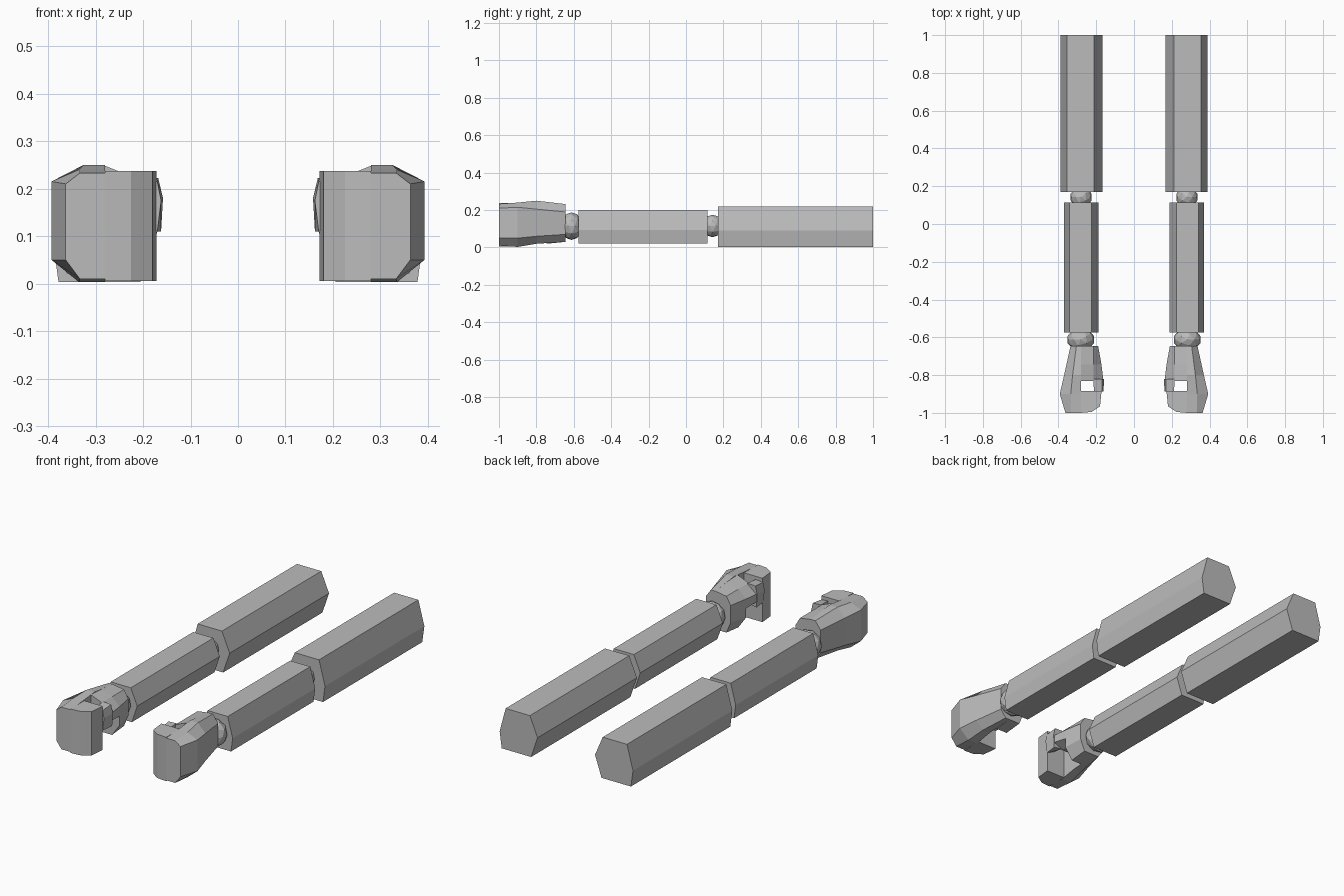
import bpy, bmesh
from mathutils import Matrix

if "Cube" in bpy.data.objects:
    bpy.data.objects.remove(bpy.data.objects["Cube"])

grey = bpy.data.materials.new("plain_grey")
grey.diffuse_color = (0.5, 0.5, 0.5, 1)
grey.use_nodes = True
grey.node_tree.nodes["Principled BSDF"].inputs["Base Color"].default_value = grey.diffuse_color


def finish(bm, name):
    """Turn a bmesh into a flat-shaded object mirrored to the other arm."""
    bmesh.ops.recalc_face_normals(bm, faces=bm.faces)
    mesh = bpy.data.meshes.new(name)
    bm.to_mesh(mesh)
    bm.free()
    mesh.materials.append(grey)
    ob = bpy.data.objects.new(name, mesh)
    bpy.context.collection.objects.link(ob)
    ob.modifiers.new("other_arm", 'MIRROR').use_mirror_merge = False
    return ob


def loft(name, rings):
    """Skin closed rings of equal point count and cap both ends."""
    bm = bmesh.new()
    loops = [[bm.verts.new(p) for p in ring] for ring in rings]
    n = len(loops[0])
    for a, b in zip(loops, loops[1:]):
        for i in range(n):
            j = (i + 1) % n
            bm.faces.new((a[i], a[j], b[j], b[i]))
    bm.faces.new(loops[0])
    bm.faces.new(loops[-1])
    return finish(bm, name)


def ball(name, centre, scale):
    bm = bmesh.new()
    bmesh.ops.create_icosphere(bm, subdivisions=2, radius=1)
    bm.transform(Matrix.Translation(centre) @ Matrix.Diagonal((*scale, 1)))
    return finish(bm, name)


# Arm segments: irregular six-sided prisms
section = [(.355, .22), (.213, .22), (.168, .115), (.206, .003), (.378, .003), (.39, .09)]


def arm(name, y0, y1, s):
    loft(name, [[(.28 + (x - .28) * s, y, .112 + (z - .112) * s) for x, z in section]
                for y in (y0, y1)])


arm("upper_arm", .17, 1, 1)
arm("forearm", -.575, .115, .83)

# Ball joints
ball("elbow_joint", (.28, .142, .115), (.058, .058, .06))
ball("wrist_joint", (.282, -.612, .114), (.074, .06, .074))


# Back of the hand: bevelled outer shell running to the knuckles
def shell(y, xm, xo, zb, zb2, zt2, zt):
    return [(.28, y, zb), (xm, y, zb), (xo, y, zb2), (xo, y, zt2), (xm, y, zt), (.28, y, zt)]


loft("hand_back", [
    shell(-1, .333, .363, .01, .05, .21, .233),
    shell(-.9, .335, .393, .003, .05, .215, .24),
    shell(-.8, .325, .37, .02, .06, .205, .25),
    shell(-.645, .305, .336, .03, .07, .19, .232)])

# Curled fingers: block across the front of the fist
plan = [(.28, -1), (.225, -.995), (.18, -.965), (.172, -.885), (.28, -.885)]
loft("fingers", [[(x, y, z) for x, y in plan] for z in (.005, .237)])


# Palm heel at the wrist and the upper palm arching forward
def palm(y, xi, zb, zm, zt):
    return [(.28, y, zb), (.215, y, zb), (xi, y, zm), (xi, y, .18), (.215, y, .222), (.28, y, zt)]


loft("palm_heel", [palm(-.645, .19, .03, .09, .232), palm(-.745, .172, .02, .08, .243)])
loft("palm_arch", [palm(-.745, .172, .1, .13, .243), palm(-.83, .162, .12, .14, .248)])

# Thumb: tapered tip reaching toward the fingers
loft("thumb", [
    [(.215, -.82, .12), (.162, -.82, .11), (.158, -.82, .18), (.168, -.82, .222), (.215, -.82, .225)],
    [(.212, -.888, .13), (.17, -.888, .11), (.162, -.888, .175), (.17, -.888, .215), (.212, -.888, .22)]])
